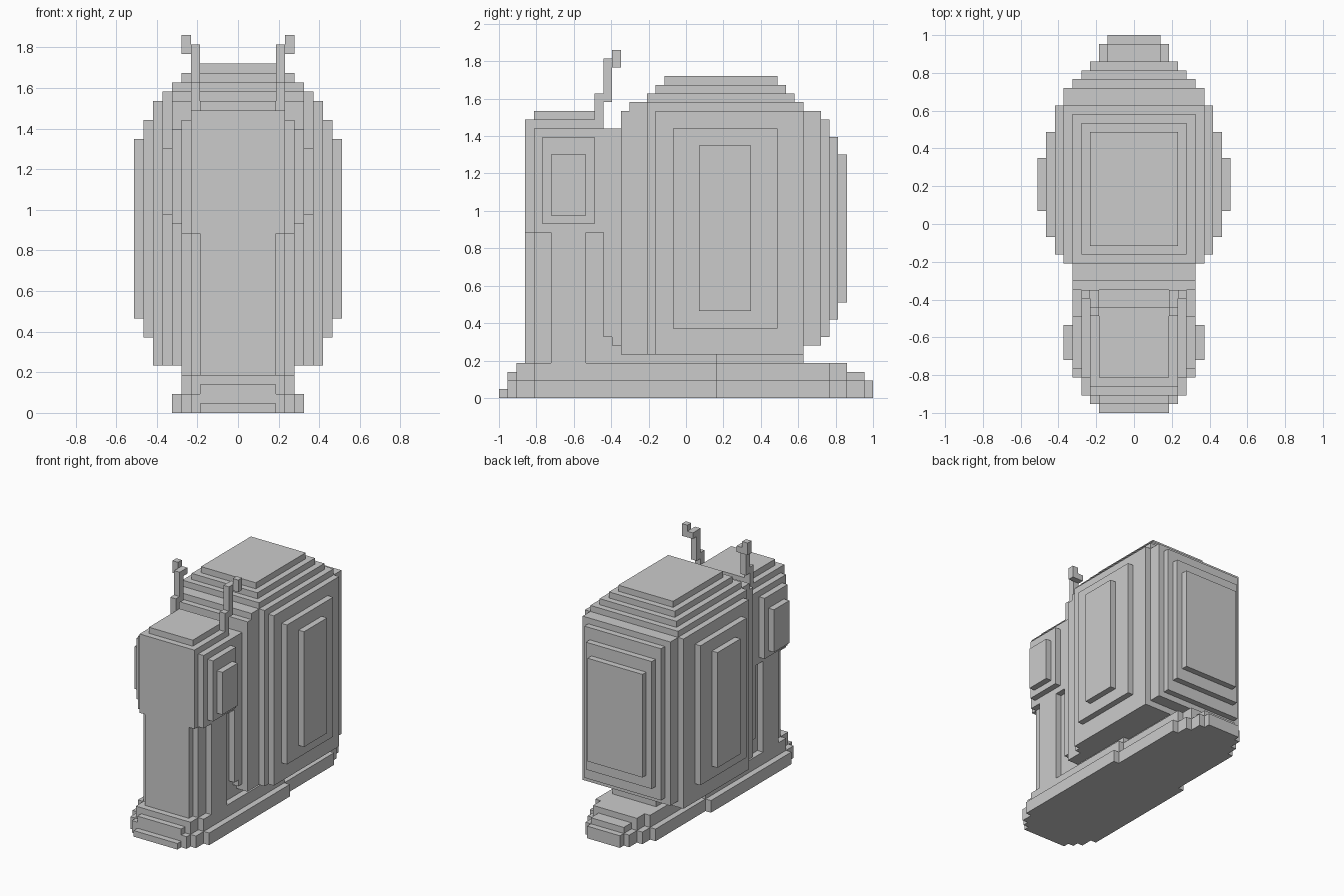
import bpy, bmesh, math
from mathutils import Vector

if "Cube" in bpy.data.objects:
    bpy.data.objects.remove(bpy.data.objects["Cube"])

U = 2 / 43            # block size
LENGTH, HEIGHT = 43, 40


def steps(spans):
    """Expand (first, last, value) spans into a per-block lookup."""
    return {i: v for a, b, v in spans for i in range(a, b)}


def rounded(plan, front, side, inset=()):
    """Blocks inside the stepped plan (y: half width), front (z: half width)
    and side (z: y range) outlines, narrowed by the inset of each layer."""
    plan, front, side, inset = steps(plan), steps(front), steps(side), steps(inset)
    cells = set()
    for z, (y0, y1) in side.items():
        for y in range(y0, y1):
            h = min(plan.get(y, 0) - inset.get(z, 0), front.get(z, 0))
            cells |= {(x, y, z) for x in range(-h, h)}
    return cells


def box(x0, x1, y0, y1, z0, z1):
    return {(x, y, z) for x in range(x0, x1)
            for y in range(y0, y1) for z in range(z0, z1)}


def mirror(cells):
    return {(-1 - x, y, z) for x, y, z in cells}


parts = {}

# foot: three tiers, tapering at both ends
parts["foot"] = rounded(
    [(0, 1, 4), (1, 2, 5), (2, 4, 6), (4, 25, 7), (25, 38, 6), (38, 40, 5),
     (40, 42, 4), (42, 43, 3)],
    [(0, 5, 7)],
    [(0, 1, (0, 43)), (1, 2, (1, 43)), (2, 3, (1, 42)), (3, 4, (2, 40)),
     (4, 5, (3, 35))],
    [(2, 4, 1), (4, 5, 2)])

# neck column
parts["neck"] = rounded(
    [(3, 4, 4), (4, 6, 5), (6, 10, 6), (10, 14, 5)],
    [(4, 20, 6)],
    [(4, 20, (3, 14))])

# head
parts["head"] = rounded(
    [(3, 4, 5), (4, 5, 6), (5, 6, 7), (6, 10, 8), (10, 11, 7), (11, 12, 6)],
    [(19, 20, 6), (20, 21, 7), (21, 28, 8), (28, 30, 7), (30, 31, 6),
     (31, 32, 5), (32, 33, 4)],
    [(19, 32, (3, 12)), (32, 33, (4, 12))])

# shell: a tall block with stepped rounding on every edge
parts["shell"] = rounded(
    [(12, 14, 6), (14, 17, 7), (17, 18, 8), (18, 20, 9), (20, 23, 10),
     (23, 29, 11), (29, 32, 10), (32, 35, 9), (35, 37, 8), (37, 38, 7),
     (38, 39, 6), (39, 40, 5)],
    [(5, 8, 9), (8, 10, 10), (10, 29, 11), (29, 31, 10), (31, 33, 9),
     (33, 34, 8), (34, 35, 7), (35, 36, 6), (36, 37, 5)],
    [(5, 6, (14, 35)), (6, 7, (13, 37)), (7, 9, (12, 38)), (9, 11, (12, 39)),
     (11, 28, (12, 40)), (28, 30, (12, 39)), (30, 31, (12, 38)),
     (31, 32, (14, 38)), (32, 33, (14, 37)), (33, 34, (15, 35)),
     (34, 35, (17, 34)), (35, 36, (18, 33)), (36, 37, (19, 32))])

# eye stalks with eye tips
stalk = box(4, 5, 11, 12, 32, 35) | box(4, 5, 12, 13, 34, 39)
tip = box(5, 6, 13, 14, 38, 40) | box(4, 5, 13, 14, 38, 39)
for side_name, flip in (("right", lambda c: c), ("left", mirror)):
    parts[side_name + "_eye_stalk"] = flip(stalk)
    parts[side_name + "_eye_tip"] = flip(tip)

filled = set().union(*parts.values())
DIRS = [Vector(d) for d in ((1, 0, 0), (-1, 0, 0), (0, 1, 0),
                            (0, -1, 0), (0, 0, 1), (0, 0, -1))]


def build(name, cells, taken):
    """Skin the exposed faces of the blocks and merge flat areas."""
    bm = bmesh.new()
    verts = {}

    def vert(p):
        key = tuple(round(c) for c in p)
        if key not in verts:
            verts[key] = bm.verts.new((key[0] * U, key[1] * U - 1, key[2] * U))
        return verts[key]

    for c in sorted(cells - taken):
        mid = Vector(c) + Vector((.5, .5, .5))
        for d in DIRS:
            if tuple(int(c[i] + d[i]) for i in range(3)) in filled:
                continue
            a = Vector((d.y, d.z, d.x))
            b = d.cross(a)
            bm.faces.new([vert(mid + (d + s * a + t * b) / 2)
                          for s, t in ((-1, -1), (1, -1), (1, 1), (-1, 1))])
    bmesh.ops.dissolve_limit(bm, angle_limit=math.radians(1),
                             verts=bm.verts[:], edges=bm.edges[:])
    mesh = bpy.data.meshes.new(name)
    bm.to_mesh(mesh)
    bm.free()
    bpy.context.collection.objects.link(bpy.data.objects.new(name, mesh))


taken = set()
for name, cells in parts.items():
    build(name, cells, taken)
    taken |= cells
